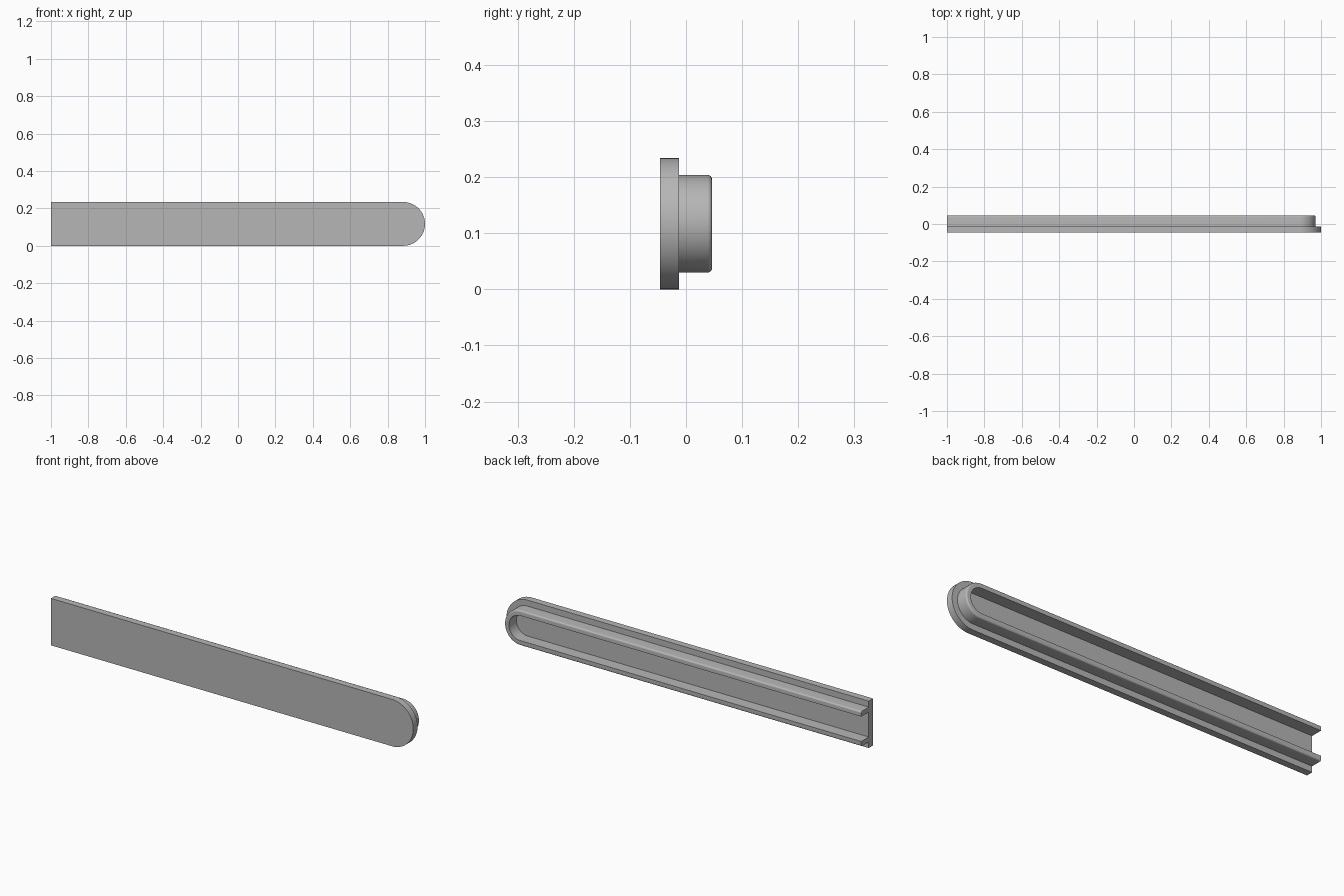
import bpy
import bmesh
import math

cube = bpy.data.objects.get("Cube")
if cube:
    bpy.data.objects.remove(cube, do_unlink=True)

LEFT_END, ARC_X, MID_Z = -1.0, 0.883, 0.117
PLATE_R, RIM_R, WALL, BEVEL = 0.117, 0.087, 0.025, 0.008
FRONT, STEP, BACK = -0.0465, -0.0125, 0.0465
ARC_STEPS = 48

grey = bpy.data.materials.new("plain grey")
grey.use_nodes = True
colour = (0.47, 0.47, 0.47, 1)
grey.diffuse_color = colour
grey.node_tree.nodes["Principled BSDF"].inputs["Base Color"].default_value = colour


def outline(radius):
    """Open U path: straight top edge, rounded end, straight bottom edge."""
    arc = [math.pi / 2 - math.pi * i / ARC_STEPS for i in range(ARC_STEPS + 1)]
    points = [(ARC_X + radius * math.cos(a), MID_Z + radius * math.sin(a)) for a in arc]
    return [(LEFT_END, MID_Z + radius)] + points + [(LEFT_END, MID_Z - radius)]


def finish(name, bm):
    bmesh.ops.recalc_face_normals(bm, faces=bm.faces[:])
    mesh = bpy.data.meshes.new(name)
    bm.to_mesh(mesh)
    bm.free()
    mesh.materials.append(grey)
    obj = bpy.data.objects.new(name, mesh)
    bpy.context.collection.objects.link(obj)
    bpy.ops.object.select_all(action="DESELECT")
    obj.select_set(True)
    bpy.context.view_layer.objects.active = obj
    bpy.ops.object.shade_smooth_by_angle(angle=math.radians(30))


# Flat front plate with one rounded end
bm = bmesh.new()
face = bm.faces.new([bm.verts.new((x, FRONT, z)) for x, z in outline(PLATE_R)])
grown = bmesh.ops.extrude_face_region(bm, geom=[face], use_keep_orig=True)
moved = [v for v in grown["geom"] if isinstance(v, bmesh.types.BMVert)]
bmesh.ops.translate(bm, verts=moved, vec=(0, STEP - FRONT, 0))
finish("front_plate", bm)

# Raised U-shaped wall on the back, with a rounded outer edge
profile = [(RIM_R - WALL, STEP), (RIM_R, STEP)]
for i in range(7):
    a = math.pi / 2 * i / 6
    profile.append((RIM_R - BEVEL + BEVEL * math.cos(a), BACK - BEVEL + BEVEL * math.sin(a)))
profile.append((RIM_R - WALL, BACK))

bm = bmesh.new()
rails = [[bm.verts.new((x, y, z)) for x, z in outline(r)] for r, y in profile]
for a, b in zip(rails, rails[1:] + rails[:1]):
    for i in range(len(a) - 1):
        bm.faces.new((a[i], a[i + 1], b[i + 1], b[i]))
for end in (0, -1):
    bm.faces.new([rail[end] for rail in rails])
finish("back_rim", bm)
